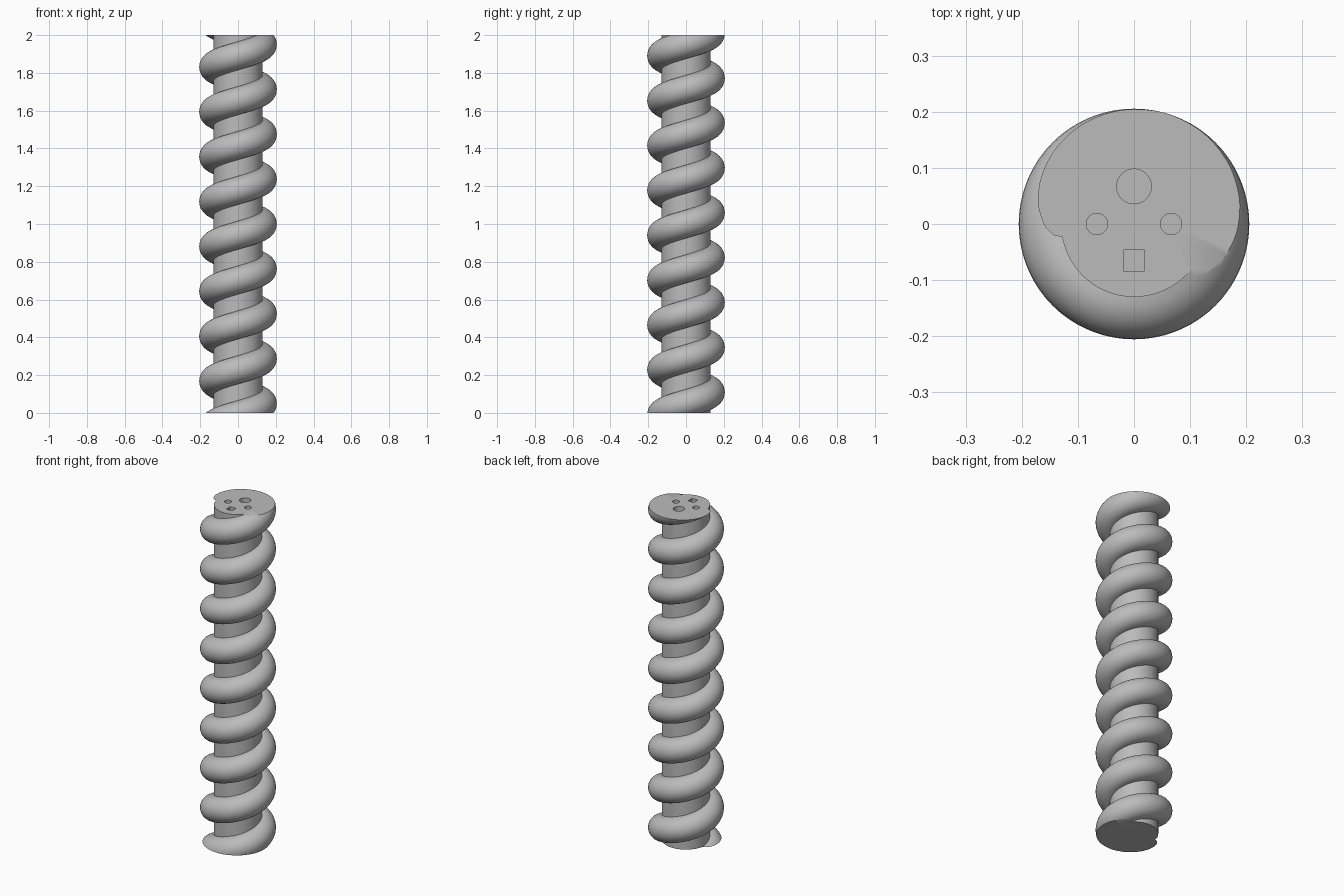
import bpy, bmesh
from math import pi, sin, cos, radians

cube = bpy.data.objects.get("Cube")
if cube:
    bpy.data.objects.remove(cube, do_unlink=True)

HEIGHT = 2.0
CORE = 0.13        # core radius, also the centre line of the thread
BEAD = 0.0755      # radius of the round thread
PITCH = 0.2375
START = 0.05       # thread height at the +x side
STEPS = 72         # steps per turn
ARC = 16           # segments across the thread

grey = bpy.data.materials.new("plain grey")
grey.use_nodes = True
grey.diffuse_color = (0.5, 0.5, 0.5, 1)
grey.node_tree.nodes["Principled BSDF"].inputs["Base Color"].default_value = (0.5, 0.5, 0.5, 1)


def finish(bm, name):
    mesh = bpy.data.meshes.new(name)
    bm.to_mesh(mesh)
    bm.free()
    mesh.materials.append(grey)
    obj = bpy.data.objects.new(name, mesh)
    bpy.context.collection.objects.link(obj)
    return obj


def circle(x, y, r, n=32):
    return [(x + r * cos(2 * pi * i / n), y + r * sin(2 * pi * i / n)) for i in range(n)]


def square(x, y, h):
    return [(x - h, y - h), (x + h, y - h), (x + h, y + h), (x - h, y + h)]


holes = [circle(0, 0.067, 0.031), circle(-0.066, 0, 0.019),
         circle(0.066, 0, 0.019), square(0, -0.065, 0.019)]

# One pitch of the profile: half-round thread, then bare core
profile = []
for j in range(ARC + 1):
    a = -pi / 2 + pi * j / ARC
    profile.append((CORE + BEAD * cos(a), BEAD * sin(a)))
profile.append((CORE, PITCH - BEAD))

# Sweep the profile along the screw; each turn meets the next
bm = bmesh.new()
rings = []
for i in range(-2 * STEPS, int(9.5 * STEPS) + 1):
    t = 2 * pi * i / STEPS
    z0 = START + PITCH * i / STEPS
    rings.append([bm.verts.new((r * cos(t), r * sin(t), z0 + z)) for r, z in profile])
for a, b in zip(rings, rings[1:]):
    for j in range(len(profile) - 1):
        bm.faces.new((a[j], b[j], b[j + 1], a[j + 1]))
bmesh.ops.remove_doubles(bm, verts=bm.verts[:], dist=1e-5)

# Trim flat at both ends and fill the ends around the holes
hole_loops = []
for z, side in ((0, -1), (HEIGHT, 1)):
    cut = bmesh.ops.bisect_plane(
        bm, geom=bm.verts[:] + bm.edges[:] + bm.faces[:], dist=1e-6,
        plane_co=(0, 0, z), plane_no=(0, 0, side), clear_outer=True)
    edges = [e for e in cut["geom_cut"] if isinstance(e, bmesh.types.BMEdge)]
    loops = []
    for outline in holes:
        vs = [bm.verts.new((x, y, z)) for x, y in outline]
        edges += [bm.edges.new((vs[k - 1], vs[k])) for k in range(len(vs))]
        loops.append(vs)
    bmesh.ops.triangle_fill(bm, edges=edges, use_beauty=True, normal=(0, 0, side))
    hole_loops.append(loops)

# Straight hole walls
for low, high in zip(*hole_loops):
    for k in range(len(low)):
        bm.faces.new((low[k - 1], low[k], high[k], high[k - 1]))
bmesh.ops.recalc_face_normals(bm, faces=bm.faces[:])
screw = finish(bm, "threaded_rod")

# Floors closing the holes at the base, facing up
bm = bmesh.new()
for outline in holes:
    bm.faces.new([bm.verts.new((x, y, 0)) for x, y in outline])
finish(bm, "hole_floors")

bpy.ops.object.select_all(action="DESELECT")
screw.select_set(True)
bpy.context.view_layer.objects.active = screw
bpy.ops.object.shade_smooth_by_angle(angle=radians(35))
